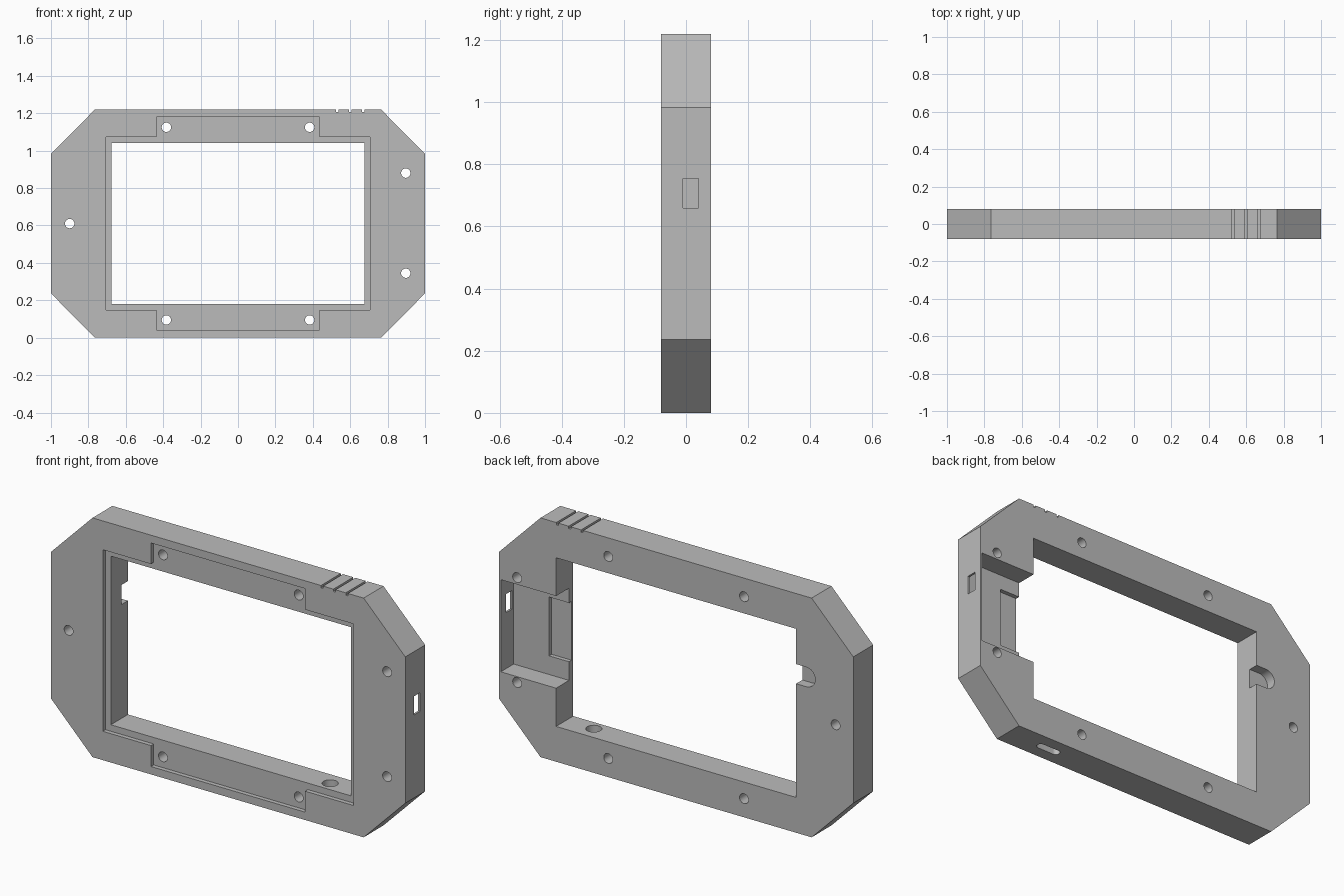
import bpy, bmesh, math
from mathutils import Vector

cube = bpy.data.objects.get("Cube")
if cube:
    bpy.data.objects.remove(cube, do_unlink=True)

grey = bpy.data.materials.new("plain grey")
grey.use_nodes = True
GREY = (0.5, 0.5, 0.5, 1)
grey.diffuse_color = GREY
grey.node_tree.nodes["Principled BSDF"].inputs["Base Color"].default_value = GREY

MID = 0.61    # height of the horizontal centre line
HALF = 0.08   # half thickness of the frame


def prism(name, profile, axis, lo, hi):
    """Extrude a 2D profile along an axis: y uses (x, z), z uses (x, y)."""
    def place(p, t):
        return Vector((p[0], t, p[1])) if axis == "y" else Vector((p[0], p[1], t))
    bm = bmesh.new()
    face = bm.faces.new([bm.verts.new(place(p, lo)) for p in profile])
    out = bmesh.ops.extrude_face_region(bm, geom=[face])
    moved = [v for v in out["geom"] if isinstance(v, bmesh.types.BMVert)]
    bmesh.ops.translate(bm, verts=moved, vec=place((0, 0), hi - lo))
    bmesh.ops.recalc_face_normals(bm, faces=bm.faces)
    mesh = bpy.data.meshes.new(name)
    bm.to_mesh(mesh)
    bm.free()
    mesh.materials.append(grey)
    obj = bpy.data.objects.new(name, mesh)
    bpy.context.collection.objects.link(obj)
    return obj


def rect(x0, x1, z0, z1):
    return [(x0, z0), (x1, z0), (x1, z1), (x0, z1)]


def capsule(x0, x1, z, r, n=16):
    """Rounded slot; becomes a circle when x0 equals x1."""
    pts = []
    for cx, start in ((x1, -math.pi / 2), (x0, math.pi / 2)):
        for i in range(n + 1):
            if x0 == x1 and i == n:
                continue
            a = start + math.pi * i / n
            pts.append((cx + r * math.cos(a), z + r * math.sin(a)))
    return pts


def mirrored(points):
    """Complete a quarter outline to all four quadrants around the centre."""
    right = points + [(x, -z) for x, z in reversed(points)]
    return [(x, MID + z) for x, z in right + [(-x, -z) for x, z in right]]


# Octagonal frame body
frame = prism("frame", mirrored([(0.765, MID), (1, 0.373)]), "y", -HALF, HALF)


def cut(profile, axis, lo, hi):
    cutter = prism("cutter", profile, axis, lo, hi)
    mod = frame.modifiers.new("cut", "BOOLEAN")
    mod.operation = "DIFFERENCE"
    mod.solver = "EXACT"
    mod.object = cutter
    bpy.context.view_layer.update()
    graph = bpy.context.evaluated_depsgraph_get()
    mesh = bpy.data.meshes.new_from_object(frame.evaluated_get(graph))
    frame.modifiers.clear()
    frame.data = mesh
    bpy.data.objects.remove(cutter, do_unlink=True)


# Screen window and the shallow stepped seat in front of it
cut(rect(-0.677, 0.677, 0.18, 1.04), "y", -0.2, 0.2)
cut(mirrored([(0.435, 0.57), (0.435, 0.463), (0.707, 0.463)]), "y", -0.2, -HALF + 0.022)

# Rear pocket, its shallow floor recess, and the side port
cut(rect(0.6, 0.989, 0.375, 0.845), "y", -0.024, 0.2)
cut(rect(0.6, 0.79, 0.47, 0.77), "y", -0.045, 0.1)
cut(rect(0.95, 1.1, 0.66, 0.755), "y", -0.01, 0.04)

# Round-ended rear cable notch
cut(capsule(-0.735, -0.55, 0.81, 0.05), "y", 0.03, 0.2)

# Button bore in the sill with a slot on the underside
cut(capsule(0.52, 0.52, 0, 0.0375), "z", 0.03, 0.25)
cut(capsule(0.475, 0.565, 0, 0.02), "z", -0.1, 0.06)

# Screw holes
holes = [(sx * 0.383, MID + sz * 0.515) for sx in (-1, 1) for sz in (-1, 1)]
holes += [(-0.9, MID), (0.897, 0.345), (0.897, 0.88)]
for x, z in holes:
    cut(capsule(x, x, z, 0.025), "y", -0.2, 0.2)

# Grip grooves on the top edge
for i in range(3):
    x = 0.53 + 0.07 * i
    cut(rect(x - 0.006, x + 0.006, 1.208, 1.3), "y", -0.2, 0.2)

# Smooth round walls, keep hard edges
for o in bpy.context.selected_objects:
    o.select_set(False)
frame.select_set(True)
bpy.context.view_layer.objects.active = frame
bpy.ops.object.shade_smooth_by_angle(angle=math.radians(30))
